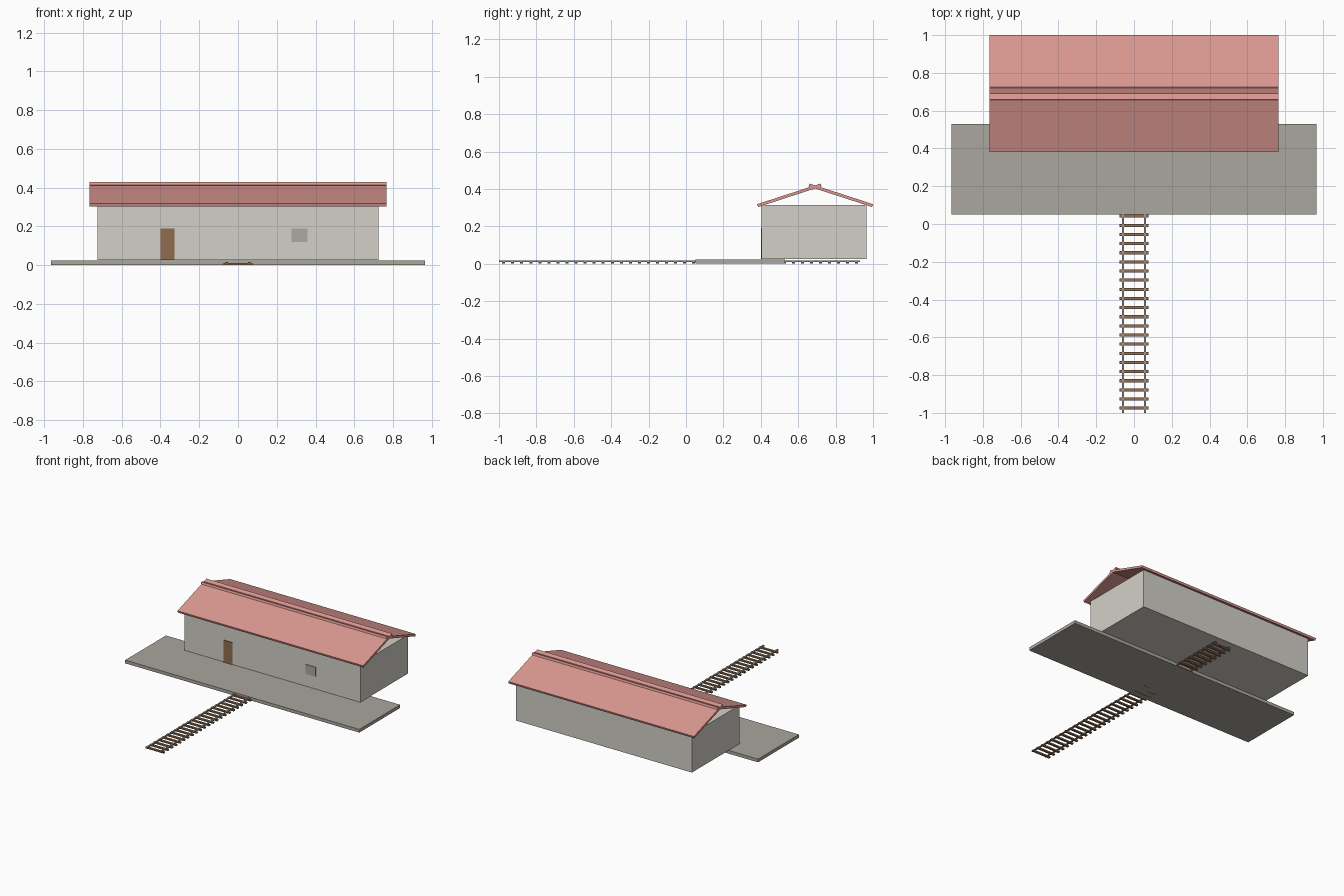
import bpy, bmesh, math
from mathutils import Matrix, Vector

if "Cube" in bpy.data.objects:
    bpy.data.objects.remove(bpy.data.objects["Cube"])


def material(name, rgb):
    m = bpy.data.materials.new(name)
    m.diffuse_color = (*rgb, 1)
    m.use_nodes = True
    m.node_tree.nodes["Principled BSDF"].inputs["Base Color"].default_value = m.diffuse_color
    return m


WALL = material("cream plaster", (0.65, 0.63, 0.57))
STONE = material("platform grey", (0.40, 0.385, 0.34))
ROOF = material("red roof", (0.71, 0.31, 0.28))
WOOD = material("brown wood", (0.28, 0.15, 0.075))
GLASS = material("window grey", (0.40, 0.395, 0.37))
STEEL = material("rail grey", (0.33, 0.32, 0.29))


def boxes(name, mat, items):
    """One object from boxes given as (x0, x1, y0, y1, z0, z1)."""
    bm = bmesh.new()
    for x0, x1, y0, y1, z0, z1 in items:
        centre = Vector(((x0 + x1) / 2, (y0 + y1) / 2, (z0 + z1) / 2))
        size = Matrix.Diagonal((x1 - x0, y1 - y0, z1 - z0, 1))
        bmesh.ops.create_cube(bm, size=1, matrix=Matrix.Translation(centre) @ size)
    mesh = bpy.data.meshes.new(name)
    bm.to_mesh(mesh)
    bm.free()
    mesh.materials.append(mat)
    ob = bpy.data.objects.new(name, mesh)
    bpy.context.collection.objects.link(ob)
    return ob


# platform and station building
boxes("platform", STONE, [(-0.965, 0.965, 0.05, 0.53, 0, 0.024)])
boxes("building", WALL, [(-0.725, 0.725, 0.405, 0.966, 0.026, 0.314)])
boxes("door", WOOD, [(-0.40, -0.327, 0.400, 0.408, 0.026, 0.19)])
boxes("window", GLASS, [(0.276, 0.358, 0.400, 0.408, 0.12, 0.19)])

# two tilted roof slabs that cross at the ridge, open gables
for name, y, sign in (("front_roof", 0.5525, 1), ("back_roof", 0.8275, -1)):
    slab = boxes(name, ROOF, [(-0.765, 0.765, -0.1785, 0.1785, -0.008, 0.008)])
    slab.location = (0, y, 0.366)
    slab.rotation_euler.x = sign * math.radians(18)

# track running under the platform and building
boxes("sleepers", WOOD, [(-0.076, 0.076, y - 0.008, y + 0.008, 0, 0.010)
                         for y in (-0.975 + 0.0484 * i for i in range(40))])
boxes("rails", STEEL, [(x - 0.006, x + 0.006, -1.0, 0.93, 0.010, 0.017)
                       for x in (-0.058, 0.058)])
